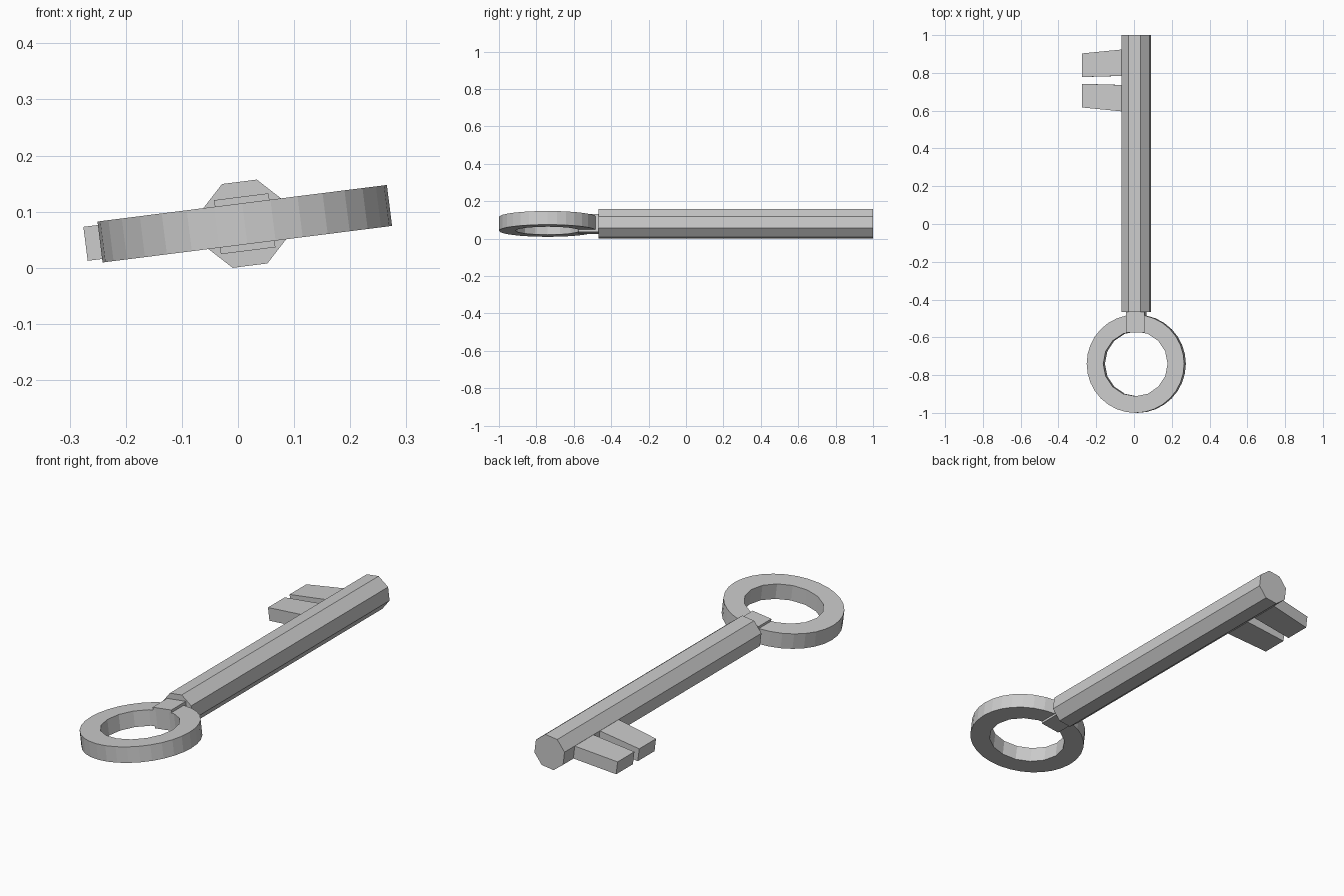
import bpy
from math import sin, cos, pi, radians
from mathutils import Matrix

if "Cube" in bpy.data.objects:
    bpy.data.objects.remove(bpy.data.objects["Cube"])

# The whole key lies tilted about its long axis
TILT = Matrix.Translation((0.012, 0, 0.0785)) @ Matrix.Rotation(radians(-7.2), 4, 'Y')


def circle(r, sides, cy=0.0, turn=0.0):
    return [(r * cos(turn + 2 * pi * i / sides), cy + r * sin(turn + 2 * pi * i / sides))
            for i in range(sides)]


def prism(name, outlines, thickness, local=Matrix()):
    """Flat outlines (inner ones become holes) thickened evenly about z = 0."""
    curve = bpy.data.curves.new(name, 'CURVE')
    curve.dimensions = '2D'
    curve.fill_mode = 'BOTH'
    curve.extrude = thickness / 2
    for pts in outlines:
        s = curve.splines.new('POLY')
        s.points.add(len(pts) - 1)
        for p, (x, y) in zip(s.points, pts):
            p.co = (x, y, 0, 1)
        s.use_cyclic_u = True
        s.use_smooth = False
    obj = bpy.data.objects.new(name, curve)
    bpy.context.collection.objects.link(obj)
    bpy.ops.object.select_all(action='DESELECT')
    obj.select_set(True)
    bpy.context.view_layer.objects.active = obj
    bpy.ops.object.convert(target='MESH')
    obj = bpy.context.object
    obj.name = name
    # weld caps to walls and make normals consistent
    bpy.ops.object.mode_set(mode='EDIT')
    bpy.ops.mesh.select_all(action='SELECT')
    bpy.ops.mesh.remove_doubles(threshold=0.0001)
    bpy.ops.mesh.normals_make_consistent(inside=False)
    bpy.ops.object.mode_set(mode='OBJECT')
    bpy.ops.object.shade_flat()
    obj.matrix_world = TILT @ local
    return obj


# Ring handle
prism("ring_handle", [circle(0.26, 32, -0.74), circle(0.172, 16, -0.74)], 0.0735)

# Square collar joining ring and shaft
prism("collar", [[(-0.049, -0.575), (0.049, -0.575), (0.049, -0.44), (-0.049, -0.44)]], 0.097)

# Octagonal shaft along y, from -0.467 to 1
prism("shaft", [circle(0.0815, 8, turn=pi / 8)], 1.467,
      Matrix.Translation((0, 0.2665, 0)) @ Matrix.Rotation(pi / 2, 4, 'X'))

# Two tapered teeth, mirrored about y = 0.76
for name, s in (("tooth_outer", 1), ("tooth_inner", -1)):
    pts = [(-0.286, 0.018), (-0.286, 0.143), (-0.04, 0.167), (-0.04, 0.025)]
    prism(name, [[(x, 0.76 + s * y) for x, y in pts]], 0.061)
